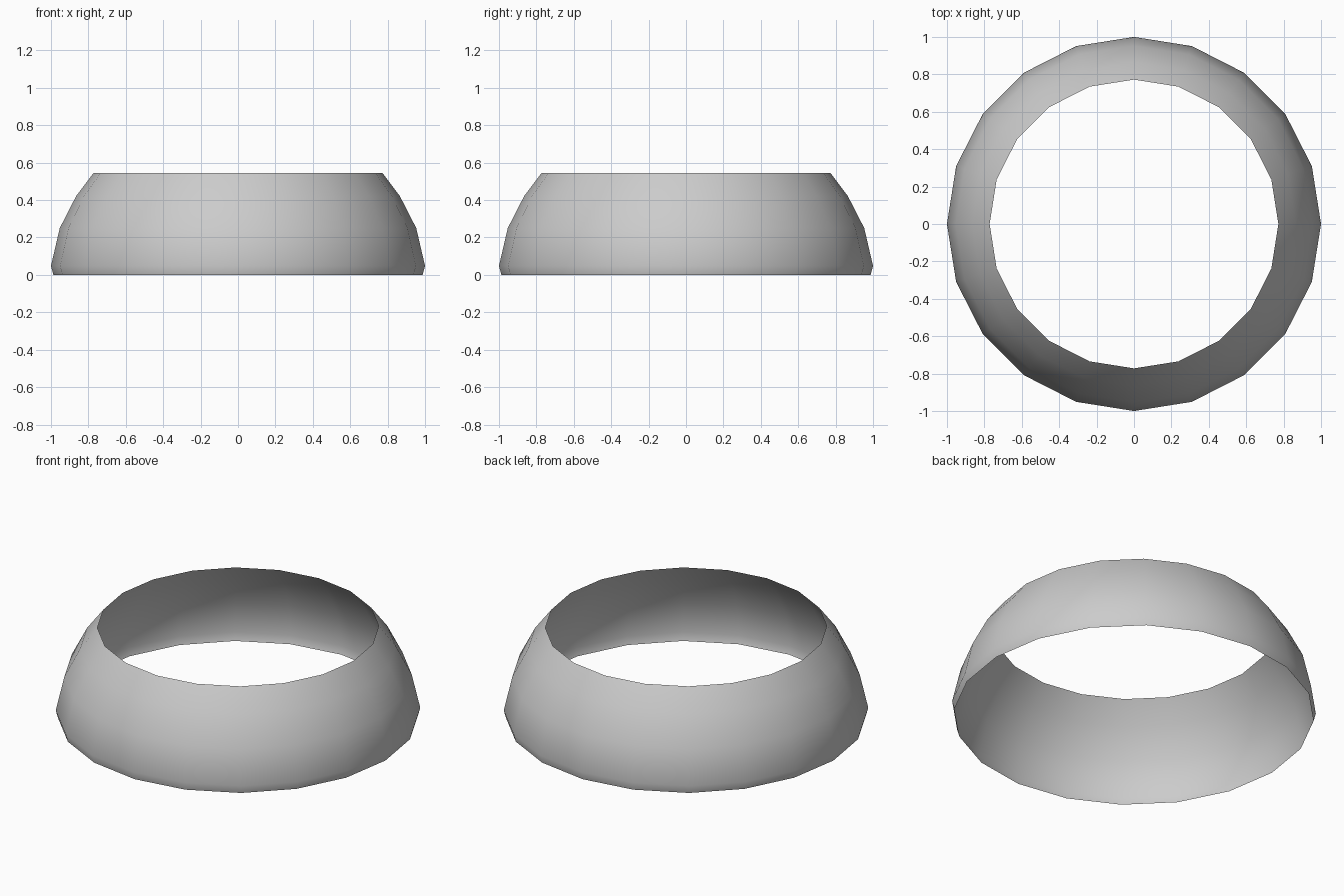
import bpy, bmesh, math

if "Cube" in bpy.data.objects:
    bpy.data.objects.remove(bpy.data.objects["Cube"])

SIDES = 20
# Profile of the band: (radius, height), bottom to top
PROFILE = [(0.987, 0.0), (1.0, 0.048), (0.953, 0.25), (0.865, 0.422), (0.772, 0.545)]

# Open domed band: profile spun around z
bm = bmesh.new()
rings = []
for r, z in PROFILE:
    rings.append([bm.verts.new((r * math.cos(2 * math.pi * i / SIDES),
                                r * math.sin(2 * math.pi * i / SIDES), z))
                  for i in range(SIDES)])
for low, high in zip(rings, rings[1:]):
    for i in range(SIDES):
        j = (i + 1) % SIDES
        face = bm.faces.new((low[i], low[j], high[j], high[i]))
        face.smooth = True

mesh = bpy.data.meshes.new("domed_band")
bm.to_mesh(mesh)
bm.free()
band = bpy.data.objects.new("domed_band", mesh)
bpy.context.collection.objects.link(band)
